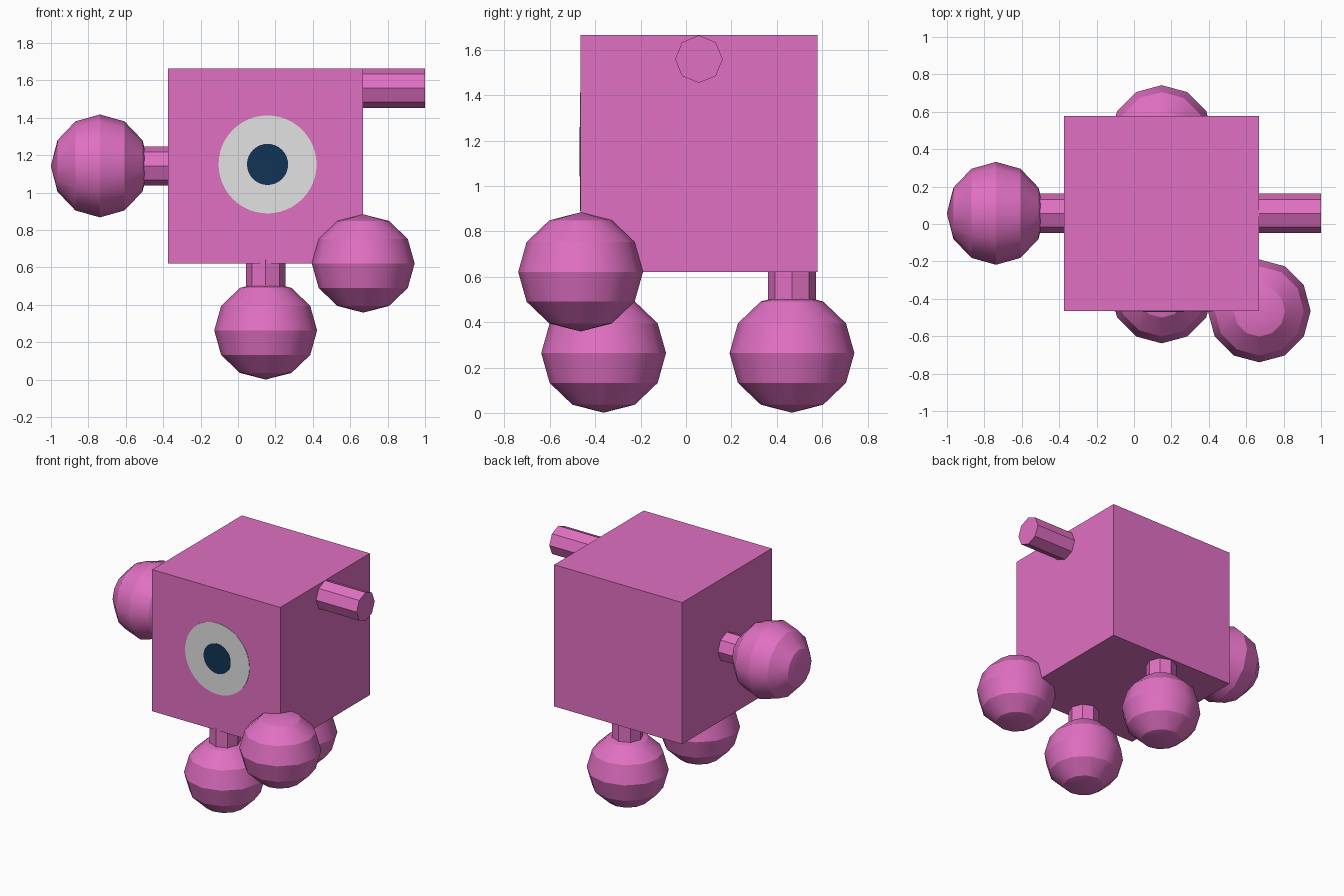
import bpy, bmesh, math
from mathutils import Matrix, Vector

if "Cube" in bpy.data.objects:
    bpy.data.objects.remove(bpy.data.objects["Cube"])


def material(name, r, g, b):
    lin = [((c / 255 + 0.055) / 1.055) ** 2.4 if c > 10 else c / 3294 for c in (r, g, b)]
    m = bpy.data.materials.new(name)
    m.diffuse_color = (*lin, 1)
    m.use_nodes = True
    m.node_tree.nodes["Principled BSDF"].inputs["Base Color"].default_value = m.diffuse_color
    return m


PINK = material("pink", 225, 112, 195)
WHITE = material("eye_white", 226, 226, 226)
NAVY = material("pupil_navy", 17, 51, 83)


def finish(name, bm, mat):
    bmesh.ops.recalc_face_normals(bm, faces=bm.faces)
    mesh = bpy.data.meshes.new(name)
    bm.to_mesh(mesh)
    bm.free()
    mesh.materials.append(mat)
    ob = bpy.data.objects.new(name, mesh)
    bpy.context.collection.objects.link(ob)
    return ob


def rod(name, start, end, radius, sides, mat):
    """Prism between two points, with a corner on each cardinal direction."""
    a, b = Vector(start), Vector(end)
    d = b - a
    bm = bmesh.new()
    bmesh.ops.create_cone(bm, cap_ends=True, segments=sides, radius1=radius,
                          radius2=radius, depth=d.length)
    rot = Vector((0, 0, 1)).rotation_difference(d).to_matrix().to_4x4()
    bm.transform(Matrix.Translation((a + b) / 2) @ rot)
    return finish(name, bm, mat)


def ball(name, center, along_x=False):
    """Slightly squashed 12-sided ball: banded along its axis, smooth around it."""
    bm = bmesh.new()
    bmesh.ops.create_uvsphere(bm, u_segments=12, v_segments=6, radius=0.275)
    for f in bm.faces:
        f.smooth = True
    for e in bm.edges:
        e.smooth = abs(e.verts[0].co.z - e.verts[1].co.z) > 1e-4
    bm.transform(Matrix.Diagonal((1, 1, 0.955, 1)))
    if along_x:
        bm.transform(Matrix.Rotation(math.pi / 2, 4, 'Y'))
    bm.transform(Matrix.Translation(center))
    return finish(name, bm, PINK)


# Cube body
CX, CY, CZ, S = 0.148, 0.057, 1.143, 1.043
bm = bmesh.new()
bmesh.ops.create_cube(bm, size=S)
bm.transform(Matrix.Translation((CX, CY, CZ)))
finish("body", bm, PINK)
left, right, front, bottom = CX - S / 2, CX + S / 2, CY - S / 2, CZ - S / 2

# Eye plates on the front face
rod("eye_white", (0.158, front + 0.001, 1.151), (0.158, front - 0.003, 1.151), 0.262, 48, WHITE)
rod("pupil", (0.158, front - 0.001, 1.151), (0.158, front - 0.005, 1.151), 0.11, 32, NAVY)

# Two feet on short legs
for label, y in (("front", -0.363), ("back", 0.467)):
    ball(label + "_foot", (CX, y, 0.2635))
    rod(label + "_leg", (CX, y, 0.42), (CX, y, bottom + 0.02), 0.105, 8, PINK)

# Left arm with hand
ball("hand", (-0.738, CY, CZ), along_x=True)
rod("left_arm", (-0.58, CY, CZ), (left + 0.02, CY, CZ), 0.105, 8, PINK)

# Bare stub arm at the upper right
rod("right_arm", (right - 0.02, CY, 1.559), (1.0, CY, 1.559), 0.105, 8, PINK)

# Loose ball at the lower front right corner
ball("corner_ball", (right, front, bottom))
